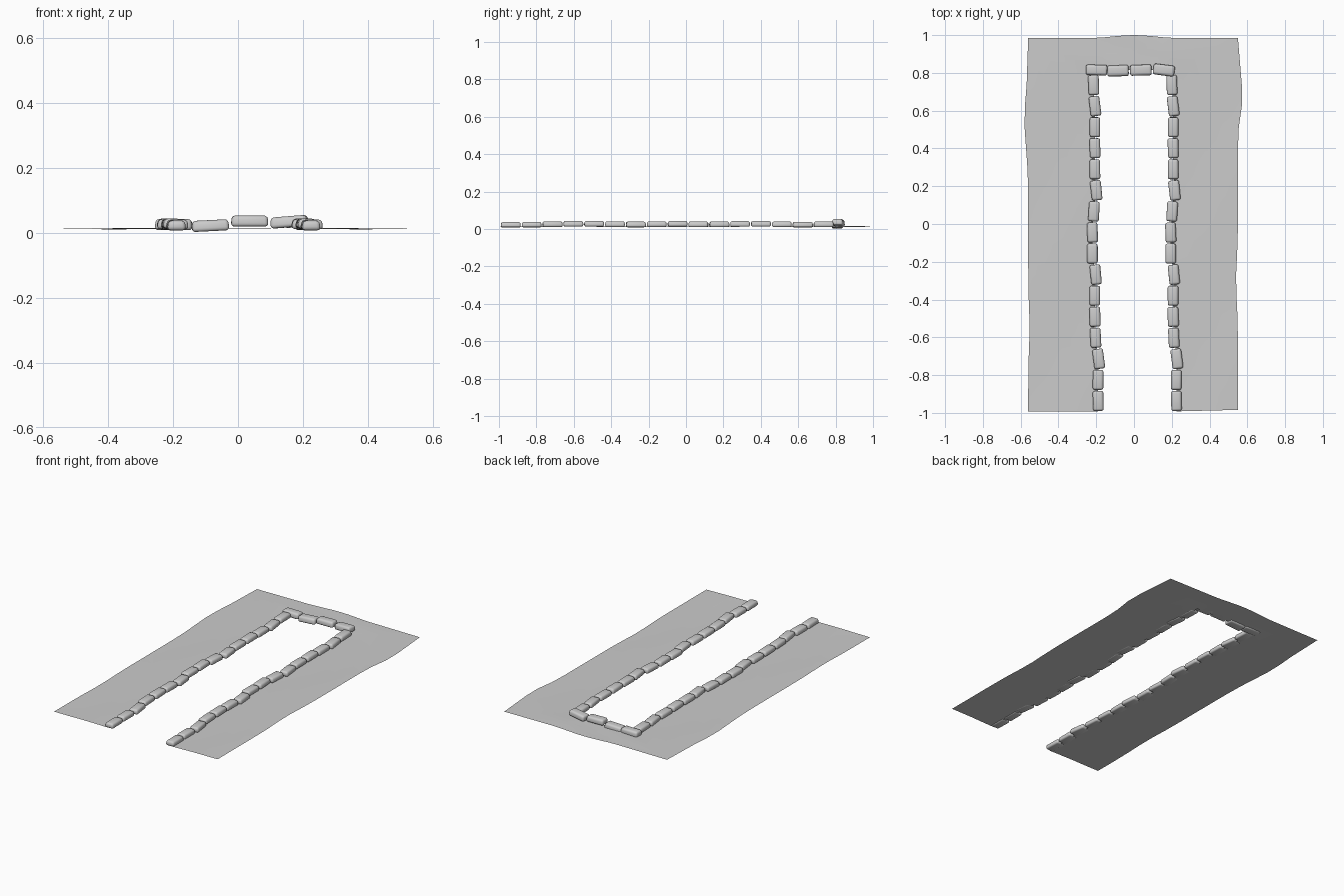
import bpy, bmesh, math, random
from mathutils import Matrix, Vector

random.seed(4)
if "Cube" in bpy.data.objects:
    bpy.data.objects.remove(bpy.data.objects["Cube"])


def material(name, value):
    m = bpy.data.materials.new(name)
    m.use_nodes = True
    color = (value, value, value, 1)
    m.diffuse_color = color
    m.node_tree.nodes["Principled BSDF"].inputs["Base Color"].default_value = color
    return m


stone_grey = material("stone grey", 0.6)


def finish(name, bm):
    mesh = bpy.data.meshes.new(name)
    bm.to_mesh(mesh)
    bm.free()
    mesh.materials.append(stone_grey)
    obj = bpy.data.objects.new(name, mesh)
    bpy.context.collection.objects.link(obj)
    bpy.ops.object.select_all(action="DESELECT")
    bpy.context.view_layer.objects.active = obj
    obj.select_set(True)
    bpy.ops.object.shade_smooth_by_angle(angle=math.radians(40))
    return obj


def stone(name, places, length=0.107, width=0.06, height=0.03):
    """Worn kerb stone, long along local y, repeated at each (centre, turn, tilt)."""
    bm = bmesh.new()
    bmesh.ops.create_cube(bm, size=1)
    for v in bm.verts:
        taper = 0.86 if v.co.z > 0 else 1
        v.co.x *= width * taper * random.uniform(0.95, 1.04)
        v.co.y *= length * (0.96 if v.co.z > 0 else 1)
        v.co.z *= height
    bmesh.ops.bevel(bm, geom=bm.edges[:], offset=0.011, segments=3,
                    profile=0.5, affect="EDGES")
    for i, (centre, turn, tilt) in enumerate(places):
        turned = Matrix.Translation(centre) @ Matrix.Rotation(turn, 4, "Z") @ Matrix.Rotation(tilt, 4, "X")
        copy = bm.copy()
        copy.transform(turned)
        finish(f"{name}_{i + 1}", copy)
    bm.free()


# Side kerbs: both rows share the same wandering line
wander = [.017, .017, .02, .004, 0, 0, .004, -.013, -.013, -.006, .007, 0, 0, 0, 0, -.007]
turns = [.03, 0, .14, .05, .04, 0, .1, 0, .04, -.06, .1, 0, .03, 0, .13, .04]
lifts = [-.003, -.002, 0, .003, .003, .001, -.001, .001, .003, 0, 0, .002, .003, 0, -.002, 0]
rows = [-0.937 + 0.1115 * i for i in range(len(wander))]
half = 0.207
for i, y in enumerate(rows):
    x, z = wander[i], 0.0255 + lifts[i]
    places = [(Vector((s * half + x, y, z)), turns[i], 0) for s in (-1, 1)]
    stone(f"side_stone_{i + 1}", places)

# End kerb, rising towards the left
quarter = math.pi / 2
for i, (x, y, z, turn, tilt) in enumerate([
        (-.198, .815, .025, -.03, 0), (-.085, .811, .022, .03, -.05),
        (.036, .814, .036, .02, 0), (.158, .815, .034, -.13, -.08)]):
    stone(f"end_stone_{i + 1}", [(Vector((x, y, z)), turn + quarter, tilt)],
          length=0.115, height=0.034)

# Ground sheet: loft from the kerb line to the outer edge, round a U
def wave(y, peak, spread, size):
    return size * math.exp(-((y - peak) / spread) ** 2)


def outer_x(side, y):
    if side < 0:
        return -0.56 - wave(y, 0.55, 0.2, 0.02) + wave(y, -0.55, 0.15, 0.007)
    return 0.55 + wave(y, 0.68, 0.13, 0.025) - wave(y, -0.3, 0.15, 0.01)


edge_rows = [-0.992] + rows
edge_wander = [wander[0]] + wander


def side_edge(side):
    front = 0.008 if side > 0 else 0
    return [(Vector((side * half + w, y, 0.012)),
             Vector((outer_x(side, y), y + (front if i == 0 else 0), 0.012)))
            for i, (y, w) in enumerate(zip(edge_rows, edge_wander))]


def corner(side):
    return (Vector((side * half, 0.815, 0.013)), Vector((outer_x(side, 0.985), 0.985, 0.012)))


end_edge = []
for i in range(9):
    x = -0.18 + 0.045 * i
    bulge = 0.015 * math.cos(x / 0.2 * math.pi / 2) ** 2
    end_edge.append((Vector((x, 0.815, 0.015)), Vector((x * 1.15, 0.985 + bulge, 0.014))))

pairs = side_edge(-1) + [corner(-1)] + end_edge + [corner(1)] + side_edge(1)[::-1]
bm = bmesh.new()
strips = []
steps = 4
for k, (inner, outer) in enumerate(pairs):
    strip = []
    for j in range(steps + 1):
        p = inner.lerp(outer, j / steps)
        p.z += 0.0015 * math.sin(k * 0.7 + j) * math.sin(math.pi * j / steps)
        strip.append(bm.verts.new(p))
    strips.append(strip)
for a, b in zip(strips, strips[1:]):
    for j in range(steps):
        bm.faces.new((a[j], b[j], b[j + 1], a[j + 1]))
bmesh.ops.recalc_face_normals(bm, faces=bm.faces[:])
bm.normal_update()
if sum(f.normal.z for f in bm.faces) < 0:
    bmesh.ops.reverse_faces(bm, faces=bm.faces[:])
finish("ground_sheet", bm)
